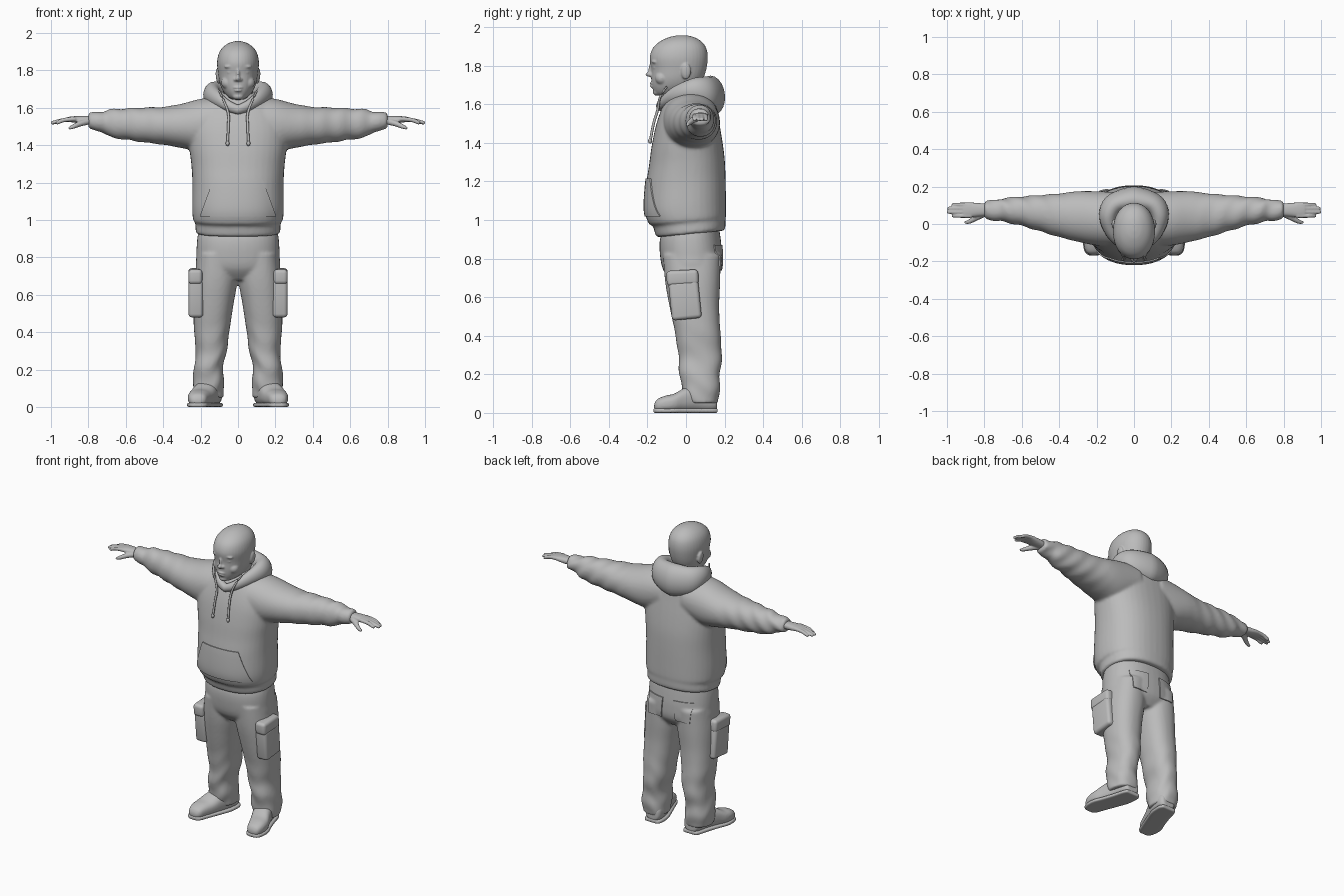
import bpy, bmesh
from math import sin, cos, pi, copysign
from mathutils import Vector, Matrix

if "Cube" in bpy.data.objects:
    bpy.data.objects.remove(bpy.data.objects["Cube"])

clay = bpy.data.materials.new("clay grey")
clay.use_nodes = True
GREY = (0.5, 0.5, 0.5, 1)
clay.diffuse_color = GREY
clay.node_tree.nodes["Principled BSDF"].inputs["Base Color"].default_value = GREY


def spline(rows, steps=5):
    """Smooth curve through rows of numbers."""
    out = []
    for i in range(len(rows) - 1):
        p, q, r, s = (Vector(rows[min(max(j, 0), len(rows) - 1)]) for j in range(i - 1, i + 3))
        for k in range(steps):
            u = k / steps
            out.append(q + (r - p) * u / 2 + (p * 2 - q * 5 + r * 4 - s) * u * u / 2
                       + (q * 3 - p - r * 3 + s) * u ** 3 / 2)
    return out + [Vector(rows[-1])]


def skin(bm, rings, closed=False):
    loops = [[bm.verts.new(p) for p in ring] for ring in rings]
    n = len(loops[0])
    pairs = list(zip(loops, loops[1:]))
    if closed:
        pairs.append((loops[-1], loops[0]))
    else:
        bm.faces.new(loops[0])
        bm.faces.new(loops[-1])
    for a, b in pairs:
        for i in range(n):
            j = (i + 1) % n
            bm.faces.new((a[i], a[j], b[j], b[i]))


def loft(bm, axis, rows, power=2.3, tilt=0, ripple=None, n=40):
    """Rounded sections along an axis; each row is position, then low/high of the two other axes."""
    rings = []
    for t, a0, a1, b0, b1 in spline([tuple(r) for r in rows]):
        ring = []
        for k in range(n):
            g = 2 * pi * k / n
            c, s = (copysign(abs(f) ** (2 / power), f) for f in (cos(g), sin(g)))
            m = 1 + (ripple(t, g) if ripple else 0)
            p = [(a0 + a1) / 2 + (a1 - a0) / 2 * c * m, (b0 + b1) / 2 + (b1 - b0) / 2 * s * m]
            p.insert(axis, t)
            p[2] += tilt * p[1]
            ring.append(p)
        rings.append(ring)
    skin(bm, rings)


def ball(bm, at, size, turn=0):
    m = Matrix.Translation(at) @ Matrix.Rotation(turn, 4, "Y") @ Matrix.Diagonal((*size, 1))
    bmesh.ops.create_uvsphere(bm, u_segments=20, v_segments=12, radius=1, matrix=m)


def tube(bm, points, n=10):
    """Round tube through x, y, z, radius points."""
    path = spline(points)
    rings = []
    for i, p in enumerate(path):
        d = (path[min(i + 1, len(path) - 1)] - path[max(i - 1, 0)]).to_3d().normalized()
        u = d.cross(Vector((0.1, 0.3, 1) if abs(d.z) < 0.8 else (1, 0, 0))).normalized()
        v = d.cross(u)
        rings.append([p.to_3d() + (u * cos(2 * pi * k / n) + v * sin(2 * pi * k / n)) * p[3]
                      for k in range(n)])
    skin(bm, rings)


def finish(name, bm, mirror=False, voxel=0, relax=0):
    bmesh.ops.recalc_face_normals(bm, faces=bm.faces[:])
    for f in bm.faces:
        f.smooth = True
    me = bpy.data.meshes.new(name)
    bm.to_mesh(me)
    bm.free()
    me.materials.append(clay)
    ob = bpy.data.objects.new(name, me)
    bpy.context.collection.objects.link(ob)
    if mirror:
        ob.modifiers.new("mirror", "MIRROR").use_mirror_merge = False
    if voxel:
        mod = ob.modifiers.new("blend", "REMESH")
        mod.mode, mod.voxel_size, mod.use_smooth_shade = "VOXEL", voxel, True
    if relax:
        mod = ob.modifiers.new("relax", "SMOOTH")
        mod.factor, mod.iterations = 0.5, relax
    return ob


def patch(name, target, corners, side, mirror=False):
    """Cloth panel laid on the target, given as top and bottom x ranges and heights."""
    (l0, r0, z0), (l1, r1, z1) = corners
    bm, n = bmesh.new(), 16
    grid = []
    for i in range(n + 1):
        v = i / n
        l, r, z = l0 + (l1 - l0) * v, r0 + (r1 - r0) * v, z0 + (z1 - z0) * v
        grid.append([bm.verts.new((l + (r - l) * k / n, side * 0.5, z)) for k in range(n + 1)])
    for i in range(n):
        for k in range(n):
            bm.faces.new((grid[i][k], grid[i][k + 1], grid[i + 1][k + 1], grid[i + 1][k]))
    ob = finish(name, bm, mirror)
    wrap = ob.modifiers.new("lay", "SHRINKWRAP")
    wrap.target, wrap.wrap_method, wrap.use_project_y = target, "PROJECT", True
    wrap.use_positive_direction, wrap.use_negative_direction = side < 0, side > 0
    thick = ob.modifiers.new("thickness", "SOLIDIFY")
    thick.thickness, thick.offset = 0.014, 0
    ob.modifiers.new("crisp", "EDGE_SPLIT").split_angle = 0.8


# Hoodie: torso, hem band and sleeves blended together
bm = bmesh.new()
torso = [(.925, .215, -.145, .19), (.935, .226, -.157, .203), (.985, .228, -.172, .205),
         (1.0, .24, -.193, .207), (1.07, .245, -.213, .207), (1.2, .244, -.207, .205),
         (1.3, .25, -.192, .2), (1.4, .262, -.178, .187), (1.5, .265, -.157, .17),
         (1.58, .235, -.13, .155), (1.64, .17, -.1, .13), (1.68, .1, -.06, .1)]
loft(bm, 2, [(z, -w, w, f, b) for z, w, f, b in torso], tilt=0.1)
sleeve = [(.08, -.12, .17, 1.4, 1.66), (.2, -.115, .175, 1.37, 1.648), (.3, -.095, .175, 1.385, 1.622),
          (.4, -.07, .163, 1.403, 1.605), (.5, -.04, .155, 1.415, 1.602), (.6, -.01, .147, 1.43, 1.597),
          (.68, .008, .14, 1.443, 1.592), (.715, .015, .133, 1.462, 1.582),
          (.73, .015, .13, 1.472, 1.58), (.8, .028, .123, 1.487, 1.573)]
loft(bm, 0, sleeve, 2.1, ripple=lambda t, g: max(0, t - .3) * .14 * sin(60 * t + 2 * sin(g) + 2 * g))
hoodie = finish("hoodie", bm, True, 0.009, 6)

# Hood: thick collar loop, deep at the back and narrow at the throat
bm = bmesh.new()
loop = [(0, .135, 1.645, .07, .105), (.105, .105, 1.655, .062, .09), (.14, .03, 1.672, .047, .062),
        (.108, -.06, 1.648, .034, .045), (.05, -.115, 1.61, .026, .032), (0, -.132, 1.59, .024, .026)]
half = spline(loop)
rings = []
for p in half + [Vector((-q[0], *q[1:])) for q in half[-2:0:-1]]:
    out = Vector((p[0], p[1] - 0.02, 0)).normalized()
    lean = 0.25 * (p[1] + 0.13)
    rings.append([p.to_3d() + out * (p[3] * cos(g) - lean * p[4] * sin(g)) + Vector((0, 0, p[4] * sin(g)))
                  for g in (2 * pi * k / 20 for k in range(20))])
skin(bm, rings, True)
finish("hood", bm, relax=3)

# Drawstrings with knotted ends
bm = bmesh.new()
tube(bm, [(.1, -.1, 1.69, .005), (.075, -.135, 1.635, .006), (.052, -.147, 1.57, .007),
          (.052, -.168, 1.5, .007), (.056, -.185, 1.41, .007)])
ball(bm, (.056, -.186, 1.41), (.01, .01, .014))
finish("drawstrings", bm, True)

patch("front_pocket", hoodie, [(-.13, .13, 1.215), (-.2, .2, 1.02)], -1)

# Trousers: hips and legs blended together
bm = bmesh.new()
hips = [(.97, .205, -.11, .17), (.9, .218, -.135, .18), (.82, .222, -.135, .187),
        (.74, .218, -.118, .182), (.68, .14, -.07, .14)]
loft(bm, 2, [(z, -w, w, f, b) for z, w, f, b in hips])
leg = [(.82, .005, .215, -.12, .18), (.68, .003, .232, -.108, .177), (.55, .024, .236, -.085, .172),
       (.42, .044, .236, -.058, .178), (.3, .06, .226, -.04, .186), (.2, .082, .236, -.034, .176),
       (.12, .072, .242, -.02, .174), (.05, .08, .235, .0, .168)]
loft(bm, 2, leg, ripple=lambda t, g: max(0, .5 - t) * .1 * sin(45 * t + 2 * g + sin(3 * g)))
trousers = finish("trousers", bm, True, 0.009, 5)
patch("back_pockets", trousers, [(.04, .16, .87), (.05, .15, .74)], 1, True)

# Cargo pockets: bulging bag and flap on each outer thigh
for name, at, size, lean in (("cargo_pocket", (.225, -.005, .585), (.08, .155, .2), 0.1),
                             ("cargo_flap", (.228, -.018, .7), (.075, .165, .08), 0.05)):
    bm = bmesh.new()
    m = Matrix.Translation(at) @ Matrix.Rotation(lean, 4, "X") @ Matrix.Diagonal((*size, 1))
    bmesh.ops.create_cube(bm, size=1, matrix=m)
    ob = finish(name, bm, True)
    bevel = ob.modifiers.new("soft edges", "BEVEL")
    bevel.width, bevel.segments = 0.02, 4

# Shoes, splayed outward, with soles
bm = bmesh.new()
shoe = [(-.165, .195, .235, .02, .045), (-.15, .172, .257, .008, .07), (-.11, .155, .268, .005, .088),
        (-.06, .135, .265, .005, .1), (-.01, .115, .245, .005, .128), (.06, .09, .22, .005, .15),
        (.13, .085, .2, .005, .13), (.16, .1, .185, .015, .1)]
loft(bm, 1, shoe, 2.5)
finish("shoes", bm, True, 0.007, 3)
bm = bmesh.new()
loft(bm, 1, [(y * 1.02, a - .004, b + .004, 0, .024) for y, a, b, c, d in shoe], 5)
finish("soles", bm, True, 0.005, 2)

# Head, neck and face blended together
bm = bmesh.new()
skull = [(1.645, .03, -.15, -.06), (1.66, .055, -.165, 0), (1.69, .08, -.176, .06),
         (1.73, .097, -.18, .088), (1.78, .106, -.18, .105), (1.84, .112, -.188, .113),
         (1.89, .103, -.172, .105), (1.925, .08, -.135, .08), (1.948, .045, -.085, .04),
         (1.957, .012, -.04, 0)]
loft(bm, 2, [(z, -w, w, f, b) for z, w, f, b in skull], 2.1)
loft(bm, 2, [(1.5, -.08, .08, -.08, .08), (1.62, -.078, .078, -.085, .08), (1.76, -.08, .08, -.08, .09)], 2)
ball(bm, (0, -.186, 1.755), (.014, .024, .014))       # nose tip
ball(bm, (0, -.178, 1.78), (.01, .017, .035))         # nose bridge
ball(bm, (.014, -.177, 1.751), (.011, .014, .01))     # nostril
ball(bm, (.04, -.158, 1.822), (.034, .022, .011), 0.1)  # brow
ball(bm, (.038, -.16, 1.79), (.02, .012, .009))       # eye
ball(bm, (.055, -.125, 1.735), (.035, .035, .035))    # cheek
ball(bm, (0, -.173, 1.708), (.026, .015, .007))       # upper lip
ball(bm, (0, -.172, 1.693), (.022, .016, .007))       # lower lip
ball(bm, (0, -.152, 1.662), (.03, .02, .018))         # chin
ball(bm, (.107, .0, 1.77), (.012, .026, .042), 0.1)   # ear
finish("head", bm, True, 0.005, 4)

# Hands with four fingers and a thumb
bm = bmesh.new()
loft(bm, 0, [(.76, .045, .105, 1.51, 1.556), (.83, .04, .112, 1.515, 1.557),
             (.88, .036, .115, 1.522, 1.555), (.915, .036, .113, 1.525, 1.55)])
for y, tip in ((.044, .975), (.064, 1.0), (.084, .997), (.103, .975)):
    tube(bm, [(.87, y, 1.541, .012), (.93, y, 1.535, .0115), (tip - .01, y, 1.521, .01), (tip, y, 1.519, .005)])
tube(bm, [(.79, .06, 1.53, .018), (.84, .035, 1.517, .016), (.88, .013, 1.5, .012), (.905, .008, 1.49, .007)])
finish("hands", bm, True, 0.0045, 2)
